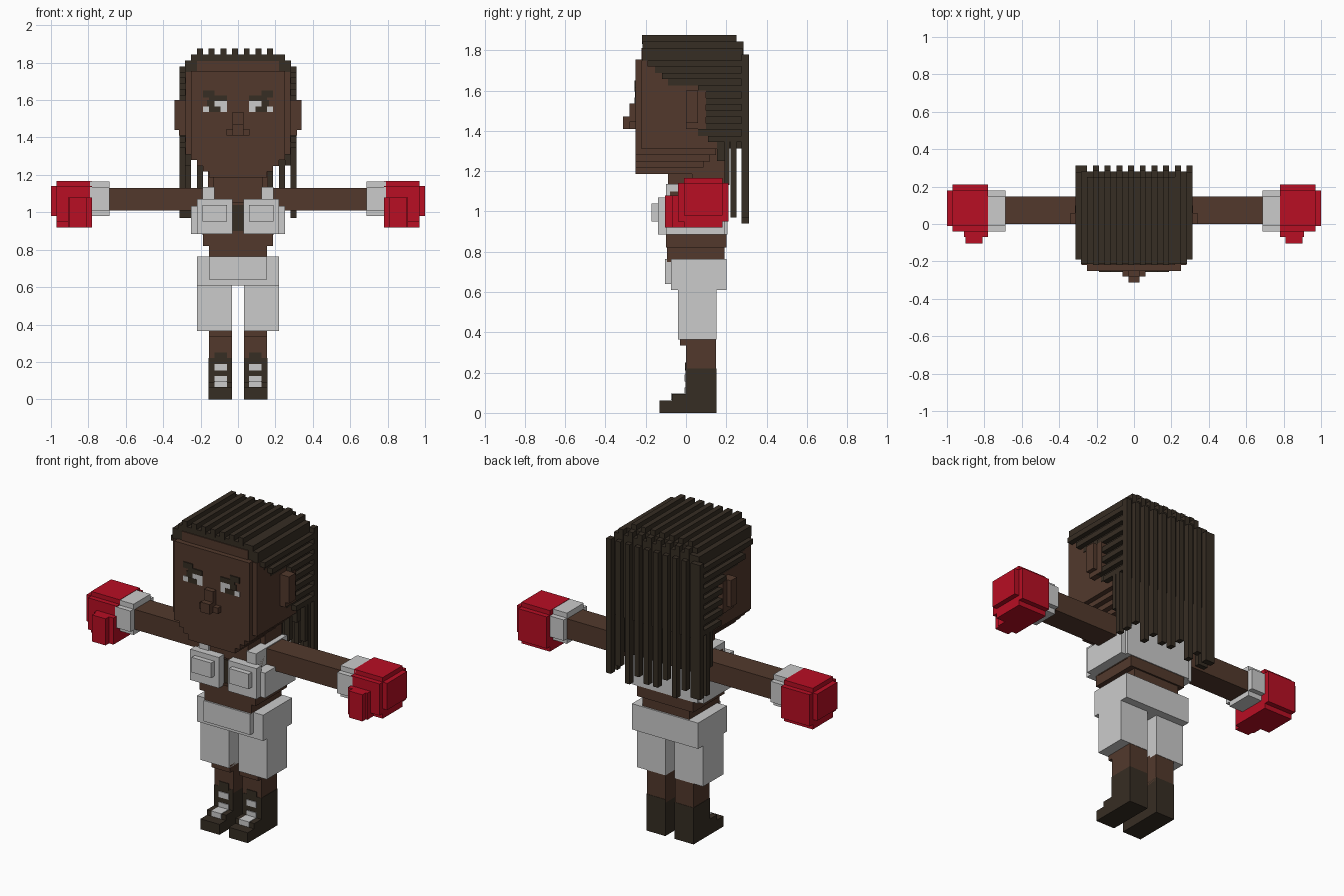
import bpy, bmesh

V = 0.03125  # block size


def material(name, rgb):
    m = bpy.data.materials.new(name)
    lin = [(c / 255 / 12.92 if c < 11 else ((c / 255 + 0.055) / 1.055) ** 2.4) for c in rgb]
    m.diffuse_color = (*lin, 1)
    return m


SKIN = material("brown skin", (82, 57, 44))
HAIR = material("dark brown", (54, 45, 35))
WHITE = material("light grey", (203, 203, 203))
RED = material("red leather", (184, 14, 35))


def blocks(name, mat, boxes, mirror=False):
    """One object from boxes (x0, x1, y0, y1, z0, z1), optionally mirrored in x."""
    bm = bmesh.new()
    if mirror:
        boxes = boxes + [(-b[1], -b[0], *b[2:]) for b in boxes]
    for x0, x1, y0, y1, z0, z1 in boxes:
        vs = bmesh.ops.create_cube(bm, size=1)["verts"]
        for v in vs:
            v.co.x = x1 if v.co.x > 0 else x0
            v.co.y = y1 if v.co.y > 0 else y0
            v.co.z = z1 if v.co.z > 0 else z0
    me = bpy.data.meshes.new(name)
    bm.to_mesh(me)
    bm.free()
    me.materials.append(mat)
    ob = bpy.data.objects.new(name, me)
    bpy.context.collection.objects.link(ob)
    return ob


# Head with stepped jaw
head = [(-.25, .25, -.25, -.2, 1.31, 1.755), (-.28, .28, -.22, .2, 1.31, 1.75),
        (-.22, .22, -.22, .2, 1.74, 1.81)]
for i in range(4):
    w = .25 - i * V
    head.append((-w, w, -.25, .15 - i * V, 1.28 - i * V, 1.312 - i * V))
blocks("head", SKIN, head)
blocks("ears", SKIN, [(.27, .34, 0, .06, 1.44, 1.6), (.27, .315, 0, .1, 1.41, 1.6)], True)
blocks("nose", SKIN, [(-.03, .03, -.28, -.24, 1.41, 1.535), (-.0625, .0625, -.28, -.24, 1.41, 1.445),
                      (-.03, .03, -.3125, -.27, 1.41, 1.47)])
blocks("neck", SKIN, [(-.13, .13, -.09, .17, 1.05, 1.3), (-.16, .16, .03, .19, 1.1, 1.31)])

# Eyes and brows as thin plates
F0, F1 = -.254, -.24
blocks("eye_whites", WHITE, [(.155, .1875, F0, F1, 1.535, 1.565), (.06, .125, F0, F1, 1.535, 1.6)], True)
blocks("pupils", HAIR, [(.094, .155, F0 - .002, F1, 1.535, 1.565), (.125, .165, F0, F1, 1.565, 1.6)], True)
blocks("brows", HAIR, [(.125, .1875, F0 - .002, F1, 1.615, 1.65), (.06, .155, F0 - .002, F1, 1.595, 1.625)], True)

# Hair cap: rows whose front edge sweeps back, every other row a raised strand
edge = [(1.76, -.215), (1.73, -.19), (1.70, -.155), (1.67, -.12), (1.64, -.09),
        (1.61, 0), (1.375, .06), (1.34, .11), (1.30, .155)]
cap = [(-.25, .25, -.215, .25, 1.81, 1.843), (-.284, .284, -.215, .28, 1.75, 1.812)]
for i in range(14):
    z1 = 1.75 - i * V
    front = next(y for z, y in edge if z1 - V / 2 >= z)
    w = .3125 if i % 2 == 0 else .284
    cap.append((-w, w, max(front, -.19), .28, z1 - V, z1))
blocks("hair_cap", HAIR, cap)

# Strands over the crown and down the back
cols = [(-.3125, -.25)] + [(-.219 + k * 2 * V, -.1875 + k * 2 * V) for k in range(9)]
blocks("crown_strands", HAIR, [(a, b, -.218, .25, 1.83, 1.875) for a, b in cols[1:8]])
blocks("upper_back_strands", HAIR, [(a, b, .2, .285, 1.75, 1.843) for a, b in cols[1:9]])
ends = [.97, 1.0, .94, 1.03, .97]
blocks("back_strands", HAIR, [(a, b, .275, .3125, ends[i % 5], 1.78) for i, (a, b) in enumerate(cols)])
blocks("inner_strands", HAIR, [(a, b, .22, .25, .97 if abs(a + b) > .5 else 1.09, 1.35)
                               for a, b in cols])
blocks("side_strands", HAIR, [(.25, .284, .155, .19, 1.25, 1.35), (.28, .3125, .19, .215, 1.13, 1.35)], True)

# Torso and sports top
blocks("torso", SKIN, [(-.155, .155, -.095, .19, .75, .9), (-.1875, .1875, -.1, .2, .82, .89),
                       (-.19, .19, -.08, .17, .88, 1.1)])
blocks("top_body", WHITE, [(-.22, .22, .03, .205, .885, 1.07), (-.1875, .1875, .14, .205, 1.0, 1.13),
                           (-.25, -.03, -.1, .19, .885, 1.035), (.03, .25, -.1, .19, .885, 1.035)])
blocks("top_straps", WHITE, [(.125, .19, -.1, .19, 1.0, 1.135)], True)
blocks("top_cups", WHITE, [(.03, .22, -.14, -.09, .885, 1.07), (.06, .19, -.17, -.13, .95, 1.04)], True)
blocks("top_gap", HAIR, [(-.031, .031, -.088, -.079, .885, 1.04)])

# Arms, cuffs and gloves
blocks("arms", SKIN, [(.15, .7, 0, .148, 1.01, 1.13)], True)
blocks("cuffs", WHITE, [(.688, .79, -.01, .15, .98, 1.165), (.688, .79, -.04, .18, 1.01, 1.135)], True)
blocks("gloves", RED, [(.78, 1, -.01, .18, .98, 1.14), (.78, .97, -.04, .21, .95, 1.14),
                       (.78, .97, -.01, .18, .92, 1.167), (.78, .91, -.07, 0, .92, 1.08),
                       (.81, .9, -.103, -.06, .92, 1.08)], True)

# Shorts
blocks("shorts_waist", WHITE, [(-.22, .22, -.075, .2, .61, .765), (-.155, .155, -.105, 0, .64, .765)])
blocks("shorts_legs", WHITE, [(.031, .22, -.04, .152, .365, .62)], True)

# Legs and boots
blocks("legs", SKIN, [(.031, .155, 0, .15, .2, .38), (.031, .155, -.03, .1, .335, .38)], True)
blocks("boots", HAIR, [(.031, .157, -.002, .152, 0, .22), (.031, .157, -.132, 0, 0, .0625),
                       (.031, .157, -.07, 0, 0, .094), (.06, .125, -.004, .004, .21, .25)], True)
blocks("laces", WHITE, [(.06, .125, -.007, 0, .155, .19), (.06, .125, -.007, 0, .09, .125),
                        (.06, .125, -.075, -.066, .065, .096), (.06, .125, -.075, 0, .09, .097)], True)
